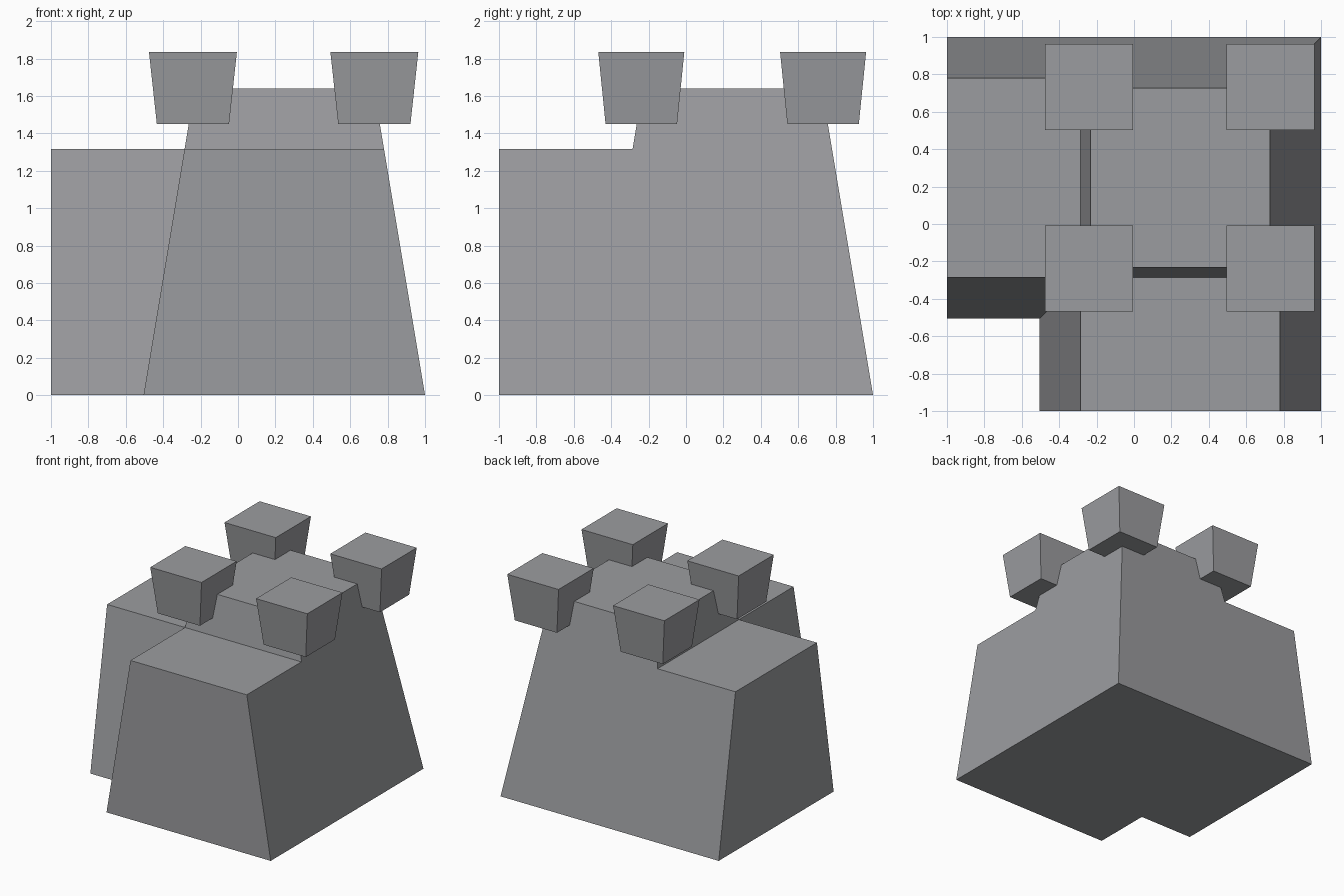
import bpy
import bmesh

if "Cube" in bpy.data.objects:
    bpy.data.objects.remove(bpy.data.objects["Cube"])

stone = bpy.data.materials.new("grey stone")
stone.diffuse_color = (0.33, 0.335, 0.35, 1)
stone.use_nodes = True
stone.node_tree.nodes["Principled BSDF"].inputs["Base Color"].default_value = stone.diffuse_color


def frustum(name, low, high, z0, z1, open_side=None):
    """Tapered block; low and high are (x0, x1, y0, y1) of its two ends."""
    bm = bmesh.new()
    rings = []
    for (x0, x1, y0, y1), z in ((low, z0), (high, z1)):
        rings.append([bm.verts.new((x, y, z)) for x, y in
                      ((x0, y0), (x1, y0), (x1, y1), (x0, y1))])
    bottom, top = rings
    bm.faces.new(bottom[::-1])
    bm.faces.new(top)
    # sides: 0 front, 1 right, 2 back, 3 left
    for i in range(4):
        if i != open_side:
            j = (i + 1) % 4
            bm.faces.new((bottom[i], bottom[j], top[j], top[i]))
    mesh = bpy.data.meshes.new(name)
    bm.to_mesh(mesh)
    bm.free()
    mesh.materials.append(stone)
    obj = bpy.data.objects.new(name, mesh)
    bpy.context.collection.objects.link(obj)
    return obj


TOP, WALL = 1.64, 1.317
BASE = (-0.505, 1.0, -0.505, 1.0)


def section(z):
    """Tower outline at height z, all sides leaning in equally."""
    d = z / 6
    return (BASE[0] + d, BASE[1] - d, BASE[2] + d, BASE[3] - d)


# Corner tower
frustum("tower", BASE, section(TOP), 0, TOP)

# Two walls leaving the tower, with inner ends resting on its sloped faces
b, t = BASE, section(WALL)
frustum("front_wall", (b[0], b[1], -1, b[2]), (t[0], t[1], -1, t[2]), 0, WALL, 2)
frustum("left_wall", (-1, b[0], b[2], b[3]), (-1, t[0], t[2], t[3]), 0, WALL, 1)

# Flared battlements on the four tower corners
for side_x, cx in (("left", -0.241), ("right", 0.729)):
    for side_y, cy in (("front", -0.239), ("back", 0.733)):
        frustum(f"battlement_{side_y}_{side_x}",
                (cx - 0.193, cx + 0.193, cy - 0.191, cy + 0.191),
                (cx - 0.235, cx + 0.235, cy - 0.23, cy + 0.23), 1.45, 1.835)
